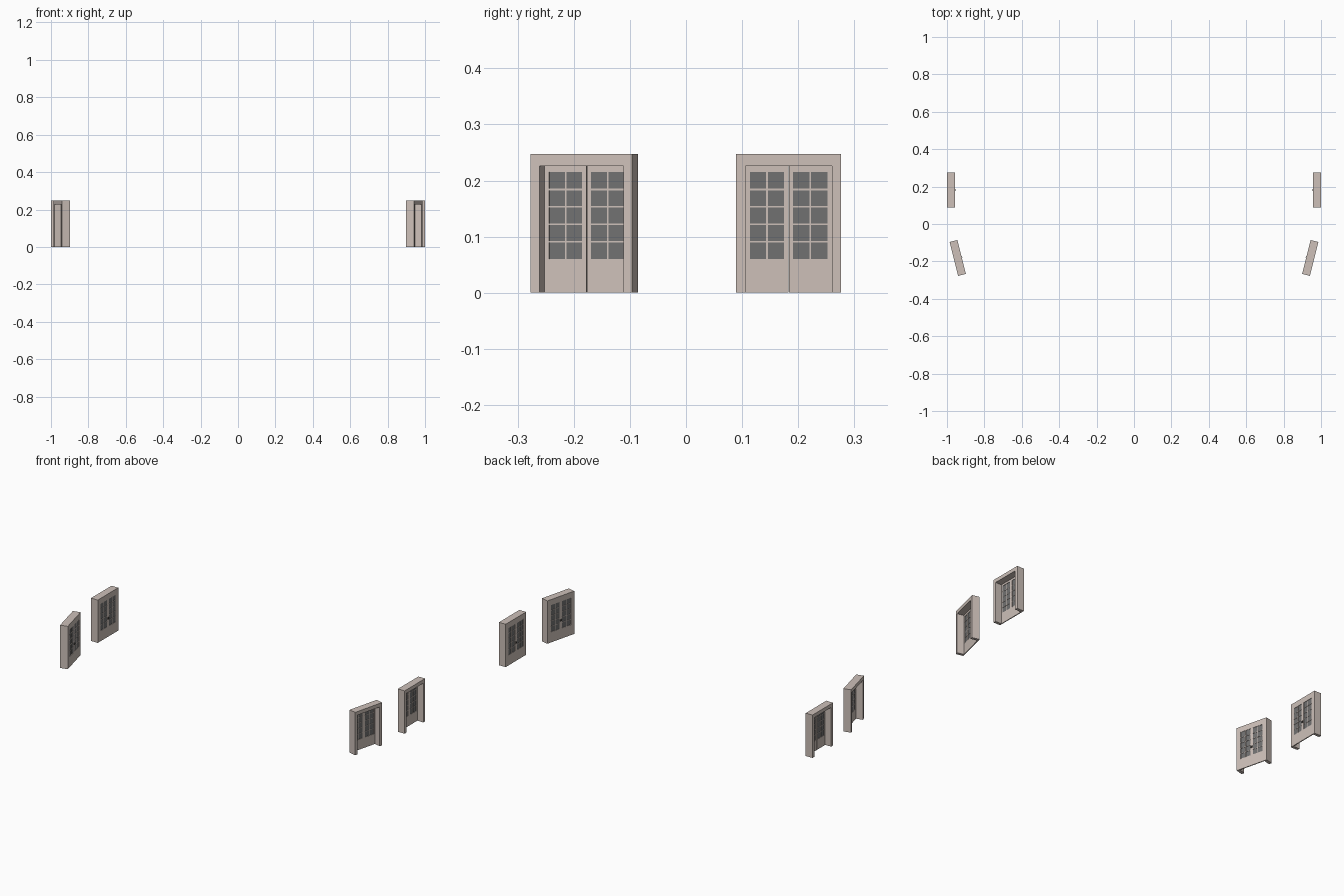
import bpy, bmesh, math
from mathutils import Matrix, Vector

if "Cube" in bpy.data.objects:
    bpy.data.objects.remove(bpy.data.objects["Cube"])

# Local unit: x = depth (0 inner face, T outer face), y = width, z = up
T, W, H = 0.043, 0.1867, 0.247
HALF, OPEN_TOP = 0.077, 0.226      # half width and top of the opening
DOOR_T = 0.005


def material(name, rgb):
    m = bpy.data.materials.new(name)
    m.diffuse_color = (*rgb, 1)
    m.use_nodes = True
    m.node_tree.nodes["Principled BSDF"].inputs["Base Color"].default_value = m.diffuse_color
    return m


PAINT = material("warm_pale_paint", (0.61, 0.53, 0.485))
GLASS = material("grey_glass", (0.165, 0.165, 0.165))
METAL = material("dark_metal", (0.12, 0.11, 0.10))


def boxes(name, mat, matrix, items):
    """One object from boxes given as x0, x1, y0, y1, z0, z1."""
    bm = bmesh.new()
    for x0, x1, y0, y1, z0, z1 in items:
        m = Matrix.Translation(((x0 + x1) / 2, (y0 + y1) / 2, (z0 + z1) / 2)) \
            @ Matrix.Diagonal((x1 - x0, y1 - y0, z1 - z0, 1))
        bmesh.ops.create_cube(bm, size=1, matrix=m)
    bm.transform(matrix)
    bmesh.ops.recalc_face_normals(bm, faces=bm.faces)
    me = bpy.data.meshes.new(name)
    bm.to_mesh(me)
    bm.free()
    me.materials.append(mat)
    ob = bpy.data.objects.new(name, me)
    bpy.context.collection.objects.link(ob)


def frame(name, matrix):
    # Inverted U outline extruded through the depth
    w, h = W / 2, H
    outline = [(-w, 0), (-w, h), (w, h), (w, 0), (HALF, 0),
               (HALF, OPEN_TOP), (-HALF, OPEN_TOP), (-HALF, 0)]
    bm = bmesh.new()
    face = bm.faces.new([bm.verts.new((0, y, z)) for y, z in outline])
    ext = bmesh.ops.extrude_face_region(bm, geom=[face], use_keep_orig=True)
    verts = [g for g in ext["geom"] if isinstance(g, bmesh.types.BMVert)]
    bmesh.ops.translate(bm, verts=verts, vec=Vector((T, 0, 0)))
    bm.transform(matrix)
    bmesh.ops.recalc_face_normals(bm, faces=bm.faces)
    me = bpy.data.meshes.new(name)
    bm.to_mesh(me)
    bm.free()
    me.materials.append(PAINT)
    ob = bpy.data.objects.new(name, me)
    bpy.context.collection.objects.link(ob)


def door_unit(tag, matrix):
    frame(tag + "_frame", matrix)
    z0, z1 = 0.06, 0.215                       # glazed height
    for side, s in (("near", -1), ("far", 1)):
        def span(a, b):
            return (a, b) if s > 0 else (-b, -a)
        d = (0, DOOR_T)
        # Door leaf: bottom panel, top rail, two stiles
        leaf = [(*d, *span(0.0004, HALF), 0, z0),
                (*d, *span(0.0004, HALF), z1, OPEN_TOP),
                (*d, *span(0.0004, 0.008), z0, z1),
                (*d, *span(0.069, HALF), z0, z1)]
        boxes(f"{tag}_{side}_door", PAINT, matrix, leaf)
        # Glazing bars
        b = (0.0004, DOOR_T - 0.0004)
        bars = [(*b, *span(0.037, 0.040), z0, z1)]
        for i in range(1, 5):
            z = z0 + (z1 - z0) * i / 5
            bars.append((*b, *span(0.008, 0.069), z - 0.0014, z + 0.0014))
        boxes(f"{tag}_{side}_glazing_bars", PAINT, matrix, bars)
        # Glass sheet
        boxes(f"{tag}_{side}_glass", GLASS, matrix,
              [(0.002, 0.003, *span(0.008, 0.069), z0, z1)])
        # Small handle on the inner face
        boxes(f"{tag}_{side}_handle", METAL, matrix,
              [(-0.004, 0, *span(0.002, 0.005), 0.102, 0.112)])


straight = Matrix.Translation((1 - T, 0.1828, 0))
angled = Matrix.Translation((0.9217, -0.176, 0)) @ Matrix.Rotation(math.radians(-14), 4, 'Z')
flip = Matrix.Diagonal((-1, 1, 1, 1))
for label, m in (("rear", straight), ("front", angled)):
    door_unit("right_" + label, m)
    door_unit("left_" + label, flip @ m)
